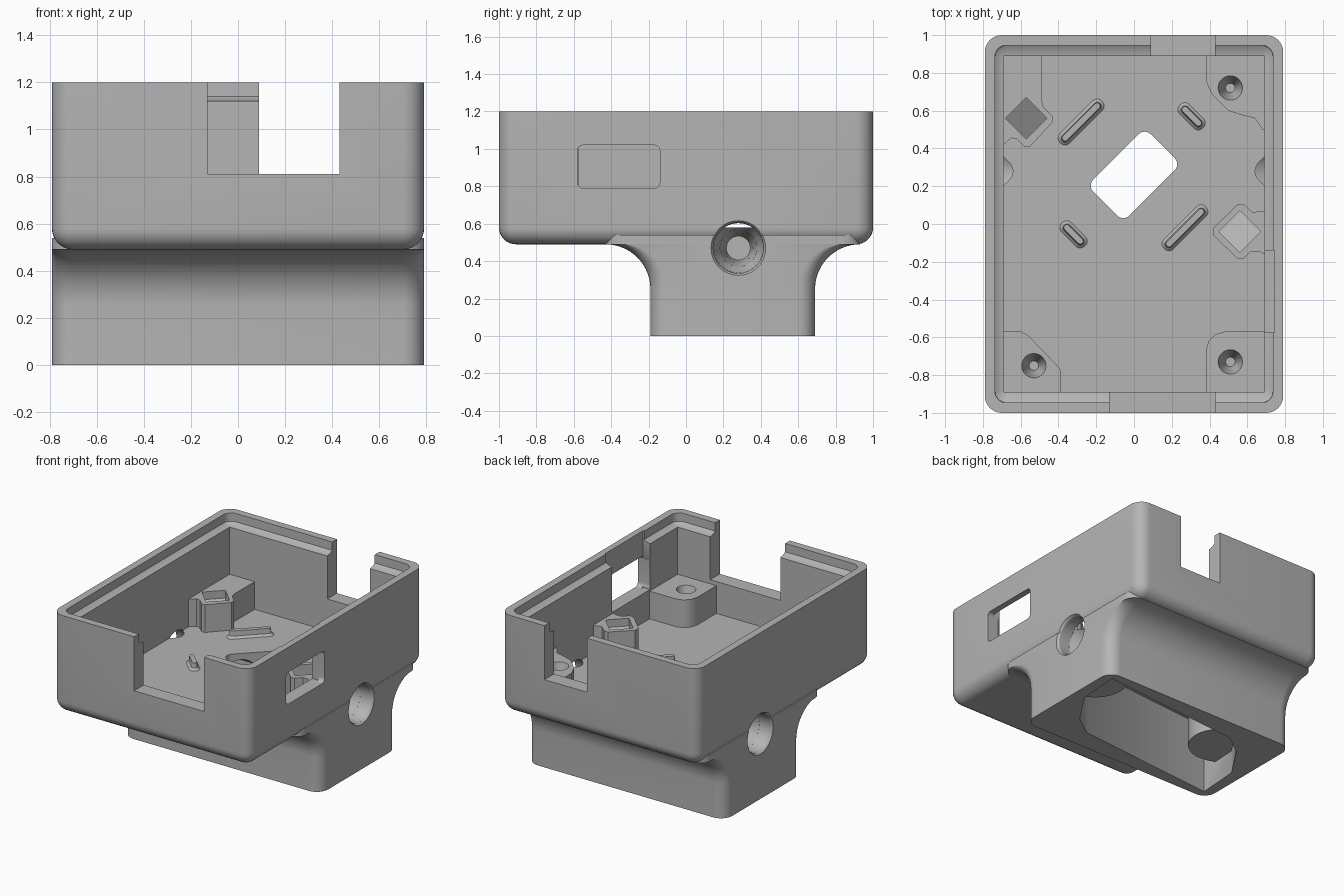
import bpy, bmesh, math
from mathutils import Matrix, Vector

cube = bpy.data.objects.get("Cube")
if cube:
    bpy.data.objects.remove(cube, do_unlink=True)

grey = bpy.data.materials.new("plain grey")
grey.use_nodes = True
grey.diffuse_color = (0.46, 0.46, 0.46, 1)
grey.node_tree.nodes["Principled BSDF"].inputs["Base Color"].default_value = grey.diffuse_color


def make(name, bm):
    bmesh.ops.recalc_face_normals(bm, faces=bm.faces)
    mesh = bpy.data.meshes.new(name)
    bm.to_mesh(mesh)
    bm.free()
    mesh.materials.append(grey)
    ob = bpy.data.objects.new(name, mesh)
    bpy.context.collection.objects.link(ob)
    return ob


def loft(name, sections):
    """Skin a stack of outlines; each section is (z, list of xy points)."""
    bm = bmesh.new()
    rings = [[bm.verts.new((x, y, z)) for x, y in pts] for z, pts in sections]
    n = len(rings[0])
    for low, high in zip(rings, rings[1:]):
        for i in range(n):
            j = (i + 1) % n
            bm.faces.new((low[i], low[j], high[j], high[i]))
    bm.faces.new(rings[0][::-1])
    bm.faces.new(rings[-1])
    return make(name, bm)


def prism(name, pts, z0, z1):
    return loft(name, [(z0, pts), (z1, pts)])


def round_rect(x0, x1, y0, y1, r, steps=8):
    pts = []
    corners = [(x1 - r, y1 - r), (x0 + r, y1 - r), (x0 + r, y0 + r), (x1 - r, y0 + r)]
    for k, (cx, cy) in enumerate(corners):
        for s in range(steps + 1):
            a = math.pi / 2 * (k + s / steps)
            pts.append((cx + r * math.cos(a), cy + r * math.sin(a)))
    return pts


def turned(pts, angle, cx, cy):
    m = Matrix.Rotation(angle, 2)
    return [tuple(m @ Vector(p) + Vector((cx, cy))) for p in pts]


def box(name, x0, x1, y0, y1, z0, z1):
    return prism(name, [(x0, y0), (x1, y0), (x1, y1), (x0, y1)], z0, z1)


def cone(name, r0, r1, start, end, sides=40):
    bm = bmesh.new()
    a, b = Vector(start), Vector(end)
    turn = (b - a).to_track_quat('Z', 'Y').to_matrix().to_4x4()
    bmesh.ops.create_cone(bm, cap_ends=True, segments=sides, radius1=r0, radius2=r1,
                          depth=(b - a).length,
                          matrix=Matrix.Translation((a + b) / 2) @ turn)
    return make(name, bm)


def combine(target, tool, operation):
    mod = target.modifiers.new(operation, 'BOOLEAN')
    mod.operation, mod.solver, mod.object = operation, 'EXACT', tool
    bpy.context.view_layer.objects.active = target
    bpy.ops.object.modifier_apply(modifier=mod.name)
    bpy.data.objects.remove(tool, do_unlink=True)


def cut(tool):
    combine(body, tool, 'DIFFERENCE')


def add(tool):
    combine(body, tool, 'UNION')


# Tray shell with a rounded bottom edge
R = 0.09
quarter = [math.pi / 2 * i / 8 for i in range(9)]
sections = []
for a in quarter:
    d = R * (1 - math.sin(a))
    sections.append((0.49 + R * (1 - math.cos(a)),
                     round_rect(d - 0.79, 0.79 - d, d - 1, 1 - d, max(R - d, 0.004))))
sections.append((1.2, round_rect(-0.79, 0.79, -1, 1, R)))
body = loft("enclosure_body", sections)

# Base block flaring into the tray
sections = [(0, round_rect(-0.79, 0.79, -0.19, 0.69, R))]
for a in [math.pi / 2 * i / 14 for i in range(15)]:
    f = 0.24 * (1 - math.cos(a))
    sections.append((0.25 + 0.24 * math.sin(a),
                     round_rect(-0.79, 0.79, -0.19 - f, 0.69 + f, R)))
sections.append((0.54, sections[-1][1]))
add(loft("base_block", sections))

# Tray pocket and stepped rim
FLOOR, TOP = 0.58, 0.78
cut(box("tray_pocket", -0.69, 0.69, -0.89, 0.89, FLOOR, 1.4))
cut(loft("rim_step", [(1.12, round_rect(-0.69, 0.69, -0.89, 0.89, 0.02)),
                      (1.125, round_rect(-0.715, 0.715, -0.92, 0.92, 0.04)),
                      (1.14, round_rect(-0.735, 0.735, -0.945, 0.945, 0.06)),
                      (1.4, round_rect(-0.74, 0.74, -0.95, 0.95, 0.06))]))

# Corner bosses and side posts, sunk slightly into floor and walls
W, L = 0.72, 0.92
outlines = {
    "front_right_boss": [(-W, -L), (-0.39, -L), (-0.39, -0.77), (-0.42, -0.735),
                         (-0.56, -0.59), (-0.6, -0.57), (-W, -0.57)],
    "front_left_boss": [(W, -L), (W, -0.57), (0.48, -0.57), (0.43, -0.585),
                        (0.395, -0.62), (0.38, -0.67), (0.38, -L)],
    "back_left_boss": [(W, L), (0.38, L), (0.38, 0.76), (0.41, 0.69), (0.5, 0.6),
                       (0.56, 0.58), (0.64, 0.56), (0.68, 0.5), (W, 0.48)],
    "back_right_post": [(-W, L), (-W, 0.4), (-0.69, 0.42), (-0.65, 0.455), (-0.62, 0.45),
                        (-0.58, 0.41), (-0.55, 0.41), (-0.43, 0.54), (-0.43, 0.57),
                        (-0.48, 0.62), (-0.49, 0.66), (-0.49, L)],
    "left_post": [(W, 0.07), (0.67, 0.07), (0.63, 0.06), (0.58, 0.105), (0.55, 0.105),
                  (0.42, -0.02), (0.42, -0.06), (0.55, -0.185), (0.58, -0.185),
                  (0.62, -0.145), (0.66, -0.145), (W, -0.17)],
}
for name, pts in outlines.items():
    add(prism(name, pts, FLOOR - 0.03, TOP))
for x, y in [(-0.53, -0.75), (0.51, -0.73), (0.51, 0.72)]:
    cut(cone("screw_hole", 0.025, 0.065, (x, y, TOP - 0.14), (x, y, TOP + 0.002)))

# Diamond sockets with sloping bottoms
for x, y, s in [(-0.57, 0.56, 1), (0.56, -0.04, -1)]:
    socket = prism("diamond_socket", [(x + 0.11, y), (x, y + 0.11), (x - 0.11, y),
                                      (x, y - 0.11)], TOP - 0.1, TOP + 0.05)
    for v in socket.data.vertices:
        if v.co.z < TOP:
            v.co.z += 0.4 * s * (x - v.co.x + v.co.y - y)
    cut(socket)

# Diagonal locating ribs on the floor
for x, y, length, turn in [(-0.28, 0.54, 0.27, 1), (0.27, -0.02, 0.27, 1),
                           (0.305, 0.57, 0.13, -1), (-0.32, -0.055, 0.13, -1)]:
    levels = [(FLOOR - 0.02, 0.036), (FLOOR, 0.036), (FLOOR + 0.015, 0.02), (FLOOR + 0.05, 0.016)]
    add(loft("floor_rib", [(z, turned(round_rect(-length / 2 - w + 0.015, length / 2 + w - 0.015,
                                                 -w, w, w * 0.9, 4), turn * math.pi / 4, x, y))
                           for z, w in levels]))

# Slots in the end walls, window and thinned wall on the left side
cut(box("front_slot", -0.13, 0.43, -1.1, -0.885, 0.81, 1.4))
cut(box("back_slot", 0.09, 0.43, 0.885, 1.1, 0.81, 1.4))
cut(box("window_recess", 0.6, 0.745, -0.575, -0.14, 0.79, 1.4))
window = prism("side_window", round_rect(-0.58, -0.14, 0.79, 1.02, 0.03), 0.7, 0.9)
window.data.transform(Matrix(((0, 0, 1, 0), (1, 0, 0, 0), (0, 1, 0, 0), (0, 0, 0, 1))))
cut(window)

# Opening under the base, with rounded posts left standing inside
half = [(-0.72, -0.13), (0.39, -0.03), (0.54, 0.08), (0.7, 0.32)]
opening = half + [(-x, 0.5 - y) for x, y in half]
upper = prism("upper_cavity", opening, 0.1, 0.5)
for s in (-1, 1):
    combine(upper, cone("post_space", 0.22, 0.22, (s * 0.6, 0.25 + s * 0.06, 0),
                        (s * 0.6, 0.25 + s * 0.06, 0.6)), 'DIFFERENCE')
cut(upper)
cut(prism("lower_cavity", opening, -0.1, 0.17))
cut(prism("floor_opening", turned(round_rect(-0.215, 0.215, -0.135, 0.135, 0.045),
                                  math.pi / 4, 0, 0.26), 0.3, 0.7))

# Funnel-shaped cable bores through both sides
cut(cone("cable_bore", 0.065, 0.065, (-0.7, 0.28, 0.47), (0.7, 0.28, 0.47)))
for s in (-1, 1):
    stops = [(0.8, 0.153), (0.775, 0.135), (0.69, 0.133), (0.62, 0.1), (0.55, 0.08), (0.45, 0.064)]
    for (xa, ra), (xb, rb) in zip(stops, stops[1:]):
        cut(cone("bore_funnel", ra, rb, (s * xa, 0.28, 0.47), (s * (xb - 0.001), 0.28, 0.47)))

# Smooth rounded areas, keep crisp edges
bpy.ops.object.select_all(action='DESELECT')
body.select_set(True)
bpy.context.view_layer.objects.active = body
bpy.ops.object.shade_smooth_by_angle(angle=math.radians(32))
